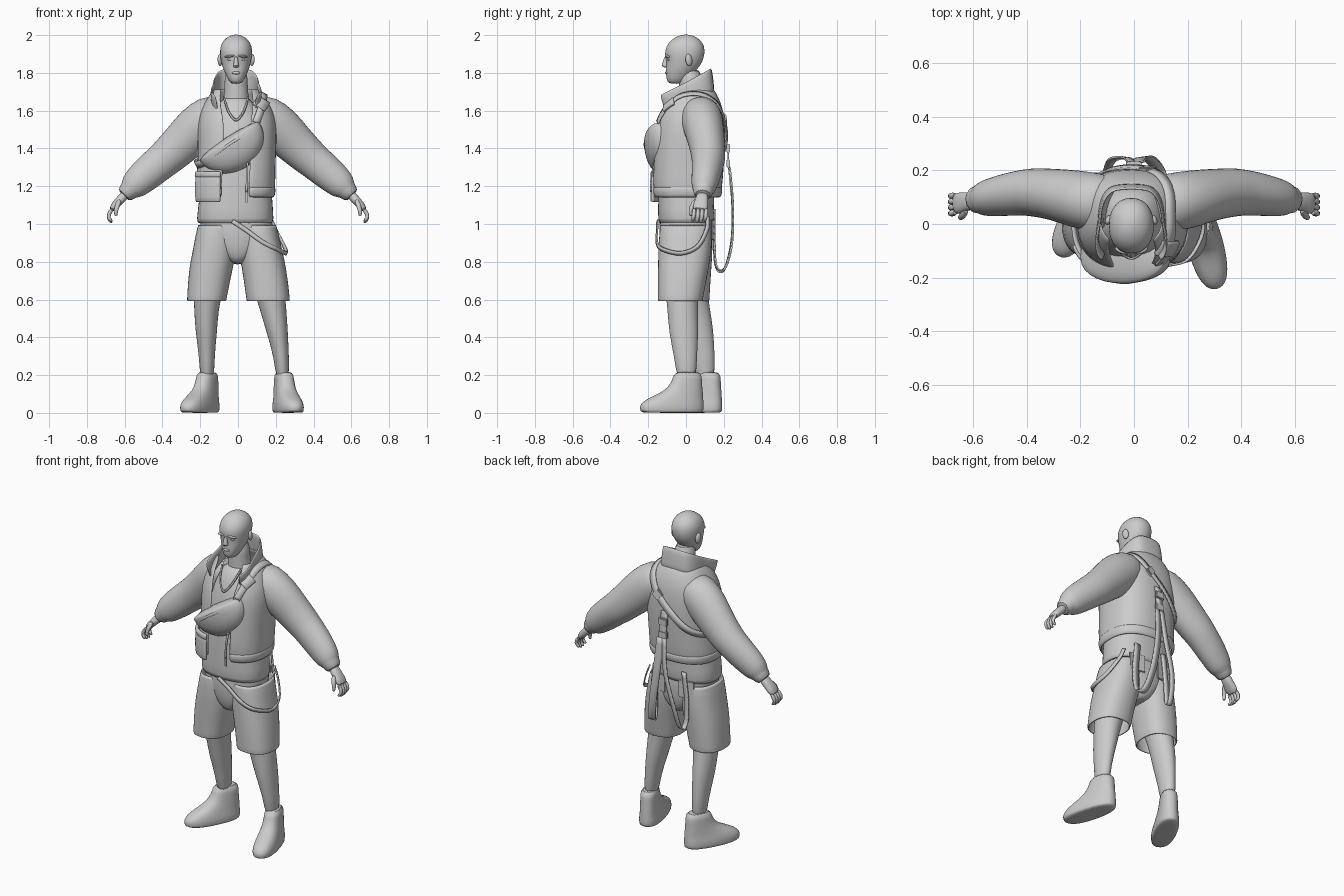
import bpy, bmesh, math
from mathutils import Vector
from mathutils.bvhtree import BVHTree

grey = bpy.data.materials.new("clay_grey")
grey.diffuse_color = (0.6, 0.6, 0.6, 1)


def finish(name, bm, sub=0, thick=0.0):
    bmesh.ops.recalc_face_normals(bm, faces=bm.faces)
    me = bpy.data.meshes.new(name)
    bm.to_mesh(me)
    bm.free()
    me.materials.append(grey)
    ob = bpy.data.objects.new(name, me)
    bpy.context.collection.objects.link(ob)
    if thick:
        m = ob.modifiers.new("thickness", 'SOLIDIFY')
        m.thickness, m.offset = thick, 0
    if sub:
        m = ob.modifiers.new("smooth", 'SUBSURF')
        m.levels = m.render_levels = sub
    return ob


def power(v, p):
    return math.copysign(abs(v) ** (2 / p), v)


def loft(name, rings, p=2.0, n=20, follow=False, caps=True, sub=1, thick=0.0, arc=None):
    """Skin rings (x, y, z, rx, ry, front gap angle); follow tilts them, arc limits the angle."""
    bm, rows = bmesh.new(), []
    cs = [Vector(r[:3]) for r in rings]
    is_open = len(rings[0]) > 5 or arc
    for i, r in enumerate(rings):
        a, b = Vector((1, 0, 0)), Vector((0, 1, 0))
        if follow:
            t = (cs[min(i + 1, len(cs) - 1)] - cs[max(i - 1, 0)]).normalized()
            b = (b - t * b.dot(t)).normalized()
            a = b.cross(t)
        g = r[5] if len(r) > 5 else 0
        t0, t1 = arc or (g, 2 * math.pi - g)
        row = []
        for k in range(n):
            t = t0 + (t1 - t0) * k / (n - 1 if is_open else n)
            row.append(bm.verts.new(cs[i] + a * r[3] * power(math.sin(t), p)
                                    - b * r[4] * power(math.cos(t), p)))
        rows.append(row)
    for u, v in zip(rows, rows[1:]):
        for k in range(n - 1 if is_open else n):
            j = (k + 1) % n
            bm.faces.new((u[k], u[j], v[j], v[k]))
    if caps and not is_open:
        bm.faces.new(rows[0])
        bm.faces.new(rows[-1])
    return finish(name, bm, sub, thick)


def strap(name, pts, width, centre=None, side=None, thick=0.008, snap=()):
    """Flat ribbon along a smooth path, facing away from a centre or with a fixed side;
    snap lays it on the given objects."""
    P = [Vector(q) for q in pts]
    P = [2 * P[0] - P[1]] + P + [2 * P[-1] - P[-2]]
    path = []
    for a, b, c, d in zip(P, P[1:], P[2:], P[3:]):
        for k in range(5):
            t = k / 5
            path.append(0.5 * (2 * b + (c - a) * t + (2 * a - 5 * b + 4 * c - d) * t * t
                               + (3 * b - a - 3 * c + d) * t ** 3))
    path.append(P[-2])
    if snap:
        dg = bpy.context.evaluated_depsgraph_get()
        trees = [BVHTree.FromObject(o, dg) for o in snap]
        for i, q in enumerate(path):
            out = (q - Vector(centre)).normalized()
            hits = [t.ray_cast(q + out * .05, -out, .12) for t in trees]
            hits = [h for h in hits if h[0]]
            if hits:
                path[i] = min(hits, key=lambda h: h[3])[0] + out * .008
    bm, rows = bmesh.new(), []
    for i, q in enumerate(path):
        t = path[min(i + 1, len(path) - 1)] - path[max(i - 1, 0)]
        w = Vector(side) if side else t.cross(q - Vector(centre))
        w = w.normalized() * width / 2
        rows.append((bm.verts.new(q - w), bm.verts.new(q + w)))
    for u, v in zip(rows, rows[1:]):
        bm.faces.new((u[0], u[1], v[1], v[0]))
    return finish(name, bm, 0, thick)


def ball(name, loc, size, rot=(0, 0, 0)):
    bm = bmesh.new()
    bmesh.ops.create_uvsphere(bm, u_segments=16, v_segments=10, radius=1)
    bmesh.ops.scale(bm, vec=size, verts=bm.verts)
    ob = finish(name, bm)
    ob.location, ob.rotation_euler = loc, rot


def box(name, loc, size, rot=(0, 0, 0), bevel=0.005):
    bm = bmesh.new()
    bmesh.ops.create_cube(bm, size=1)
    bmesh.ops.scale(bm, vec=size, verts=bm.verts)
    bmesh.ops.bevel(bm, geom=bm.edges[:], offset=bevel, segments=2, affect='EDGES')
    ob = finish(name, bm)
    ob.location, ob.rotation_euler = loc, rot


# Head and face: z, front y, back y, half width
head = [(1.742, -.085, -.02, .022), (1.755, -.102, .0, .038), (1.79, -.107, .035, .056),
        (1.825, -.106, .065, .071), (1.86, -.104, .09, .08), (1.90, -.115, .10, .087),
        (1.94, -.107, .10, .085), (1.975, -.08, .078, .067), (1.995, -.045, .045, .037),
        (2.003, -.015, .015, .012)]
loft("head", [(-.01, (f + b) / 2, z, w, (b - f) / 2) for z, f, b, w in head], p=2.15)
loft("neck", [(-.01, .03, 1.58, .085, .075), (-.01, .03, 1.66, .066, .066),
              (-.01, .025, 1.74, .062, .062), (-.01, .02, 1.83, .06, .06)])
loft("nose", [(-.01, -.106, 1.828, .016, .012), (-.01, -.112, 1.838, .017, .02),
              (-.01, -.108, 1.86, .011, .015), (-.01, -.104, 1.89, .009, .01)], n=10)
ball("lips", (-.01, -.102, 1.80), (.022, .009, .008))
for s in (-1, 1):
    ball("ear", (-.01 + s * .085, .015, 1.868), (.012, .019, .032), (.15, 0, s * .35))
    ball("brow", (-.01 + s * .034, -.098, 1.888), (.028, .013, .007), (0, s * .12, s * .3))
    ball("eye", (-.01 + s * .034, -.09, 1.87), (.014, .011, .007))

# Undershirt
loft("shirt", [(-.015, .0, 1.0, .205, .147), (-.015, .0, 1.008, .207, .149),
               (-.012, 0, 1.15, .195, .15), (-.005, .01, 1.38, .17, .15),
               (-.005, .02, 1.52, .15, .14), (-.008, .025, 1.61, .11, .11),
               (-.01, .03, 1.68, .072, .075)], p=2.4)
strap("necklace", [(-.075, -.05, 1.67), (-.05, -.105, 1.595), (-.01, -.128, 1.55),
                   (.03, -.105, 1.595), (.055, -.05, 1.67)], .012, side=(0, -.3, 1))

# Open jacket with hem band, collar and sleeves
jacket = loft("jacket", [(-.015, .005, 1.15, .2, .17, .27), (-.015, .005, 1.2, .208, .182, .27),
                         (-.008, .01, 1.3, .2, .184, .27), (-.005, .018, 1.42, .203, .184, .27),
                         (-.005, .022, 1.53, .205, .178, .25), (-.005, .03, 1.61, .185, .16, .38),
                         (-.008, .035, 1.67, .145, .132, .55), (-.01, .03, 1.715, .112, .11, .7)],
              p=2.5, n=32, thick=.012)
loft("hem_band", [(-.015, .005, 1.14, .2, .172, .27), (-.015, .005, 1.17, .208, .182, .27),
                  (-.015, .005, 1.198, .207, .18, .27)], p=2.5, n=32, thick=.014)
bm, rows = bmesh.new(), []
for k in range(25):
    f = math.radians(-153 + 12.75 * k)
    s, c = power(math.sin(f), 4), math.cos(f)
    front = max(0, -c)
    ends = Vector((-.01 + (.122 + .02 * front) * s, .02 + .128 * c - .01 * front, 1.635 + .06 * c)), \
        Vector((-.01 + (.117 + .05 * front) * s, -.005 + .137 * c - .015 * front, 1.75 + .076 * c))
    rows.append([bm.verts.new(ends[0].lerp(ends[1], t)) for t in (0, .5, 1)])
for u, v in zip(rows, rows[1:]):
    for j in (0, 1):
        bm.faces.new((u[j], u[j + 1], v[j + 1], v[j]))
finish("collar", bm, 1, .012)

arm = [(.07, .07, 1.6, .09, .1), (.14, .08, 1.57, .122, .112), (.22, .095, 1.505, .125, .108),
       (.3, .112, 1.425, .11, .096), (.37, .118, 1.36, .102, .092), (.40, .118, 1.335, .096, .088),
       (.46, .112, 1.285, .093, .082), (.53, .1, 1.225, .084, .073), (.565, .093, 1.19, .07, .064),
       (.575, .092, 1.18, .052, .052), (.61, .088, 1.145, .047, .05)]
palm = [(.59, .09, 1.165, .027, .032), (.625, .083, 1.125, .024, .035),
        (.65, .078, 1.10, .022, .042), (.672, .074, 1.07, .016, .04)]
sleeves = []
for s in (-1, 1):
    m = lambda pts: [(s * q[0],) + tuple(q[1:]) for q in pts]
    sleeves.append(loft("sleeve", m(arm), follow=True))
    loft("palm", m(palm), follow=True, n=12, p=2.5)
    for i in range(4):
        y, d = .042 + .0215 * i, .008 * abs(i - 1.5)
        loft("finger", m([(.662, y, 1.085, .012, .012), (.687, y, 1.05, .012, .012),
                          (.685, y - .004, 1.02 + d, .011, .011),
                          (.665, y - .006, 1.0 + d, .008, .008)]), follow=True, n=8)
    loft("thumb", m([(.625, .055, 1.13, .015, .015), (.64, .03, 1.095, .014, .014),
                     (.648, .024, 1.065, .012, .012), (.645, .024, 1.04, .008, .008)]),
         follow=True, n=8)

# Shorts, bare legs and shoes
loft("shorts_hips", [(-.003, 0, .785, .03, .1), (-.003, 0, .82, .07, .122),
                     (-.003, 0, .89, .17, .142), (-.01, 0, 1.0, .2, .144),
                     (-.01, 0, 1.1, .188, .135)], p=2.4)
loft("shorts_leg_right", [(.1, 0, 1.0, .1, .135), (.118, -.005, .86, .112, .138),
                          (.14, -.015, .76, .114, .13), (.16, -.03, .6, .111, .115),
                          (.16, -.03, .592, .111, .115)], p=2.4, caps=False, thick=.01)
loft("shorts_leg_left", [(-.11, 0, 1.0, .1, .135), (-.123, 0, .86, .112, .138),
                         (-.145, 0, .76, .112, .13), (-.166, .0, .6, .1, .12),
                         (-.166, .0, .592, .1, .12)], p=2.4, caps=False, thick=.01)
loft("leg_right", [(.14, -.02, .78, .1, .1), (.165, -.022, .66, .082, .09),
                   (.187, -.018, .55, .07, .08), (.208, -.012, .43, .057, .08),
                   (.23, -.002, .3, .04, .06), (.238, .005, .16, .036, .052)], follow=True)
loft("leg_left", [(-.14, .01, .78, .1, .1), (-.158, .025, .66, .08, .09),
                  (-.168, .045, .55, .065, .08), (-.168, .068, .43, .058, .08),
                  (-.165, .092, .3, .041, .06), (-.163, .105, .16, .038, .052)], follow=True)
shoe = [(.0, -.245, .08, .062), (.006, -.258, .086, .067), (.03, -.264, .09, .069),
        (.055, -.252, .088, .066), (.08, -.21, .086, .06), (.105, -.15, .084, .056),
        (.135, -.105, .08, .052), (.18, -.08, .078, .049), (.222, -.07, .074, .046)]
for name, x, y, turn in (("right", .243, .008, 15), ("left", -.163, .11, -27)):
    ob = loft("shoe_" + name, [(0, (f + b) / 2, z, w, (b - f) / 2) for z, f, b, w in shoe], p=2.4)
    ob.location, ob.rotation_euler = (x, y, 0), (0, 0, math.radians(turn))

# Crescent chest bag: a ball with its upper half pressed flat
bm = bmesh.new()
bmesh.ops.create_uvsphere(bm, u_segments=28, v_segments=18, radius=1)
for v in bm.verts:
    x, y, z = v.co
    v.co = (x * .188, power(y, 2.4) * .102, z * (.03 if z > 0 else .16))
bag = finish("chest_bag", bm)
bag.location, bag.rotation_euler = (-.042, -.12, 1.435), (0, math.radians(-33), 0)
strap("bag_zip", [(-.17, -.17, 1.345), (-.12, -.204, 1.37), (-.035, -.221, 1.43),
                  (.05, -.2, 1.48), (.09, -.165, 1.515)], .014, centre=(0, 0, 1.42), thick=.005)

# Cross-body strap, shoulder patch and buckle
body = [jacket] + sleeves
strap("cross_strap", [(.09, -.14, 1.53), (.12, -.12, 1.6), (.14, -.05, 1.68), (.14, .05, 1.7),
                      (.125, .14, 1.66), (.06, .2, 1.56), (-.05, .205, 1.45), (-.14, .18, 1.37),
                      (-.21, .06, 1.325), (-.2, -.08, 1.32), (-.17, -.14, 1.33)],
      .04, centre=(0, .03, 1.42), snap=body)
strap("shoulder_patch", [(.105, -.11, 1.61), (.125, -.1, 1.64), (.145, -.07, 1.67)],
      .075, centre=(0, .03, 1.42), thick=.016, snap=body)
box("strap_buckle", (.05, .206, 1.55), (.05, .018, .055), (.15, -.75, 0))

# Hanging back straps
strap("back_strap", [(0, .208, 1.46), (0, .22, 1.4), (.005, .228, 1.3), (.02, .24, 1.15)],
      .045, side=(1, 0, 0))
for z in (1.4, 1.32):
    box("back_buckle", (0, .224, z), (.06, .02, .045))
strap("strap_loop_right", [(.015, .23, 1.3), (.03, .247, 1.1), (.06, .242, .9), (.09, .205, .765),
                           (.11, .16, .775), (.115, .15, .9), (.1, .15, 1.08)],
      .045, side=(1, .15, 0))
strap("strap_loop_left", [(-.01, .23, 1.3), (-.03, .247, 1.1), (-.08, .24, .9), (-.1, .2, .755),
                          (-.11, .16, .77), (-.11, .15, .9), (-.09, .15, 1.08)],
      .03, side=(1, -.15, 0))

# Side strap on the shorts
strap("hip_strap", [(-.03, -.152, 1.015), (.04, -.153, .97), (.13, -.155, .905), (.205, -.128, .868),
                    (.256, -.03, .845), (.245, .06, .88), (.2, .11, .97), (.17, .115, 1.04)],
      .022, centre=(0, .02, .95))

# Curved front pocket with flap, pull cord and shorts pockets
loft("front_pocket", [(-.017, .005, z, r, r - .026, ) for z, r in
                      ((1.115, .212), (1.13, .218), (1.24, .217), (1.265, .212))],
     p=2.5, n=10, thick=.02, arc=(-1.2, -.27))
loft("pocket_flap", [(-.017, .005, z, .217, .192) for z in (1.245, 1.262, 1.28)],
     p=2.5, n=10, thick=.02, arc=(-1.22, -.26))
box("zip_pull", (.045, -.184, 1.16), (.018, .01, .09))
strap("jacket_cord", [(.05, -.165, 1.33), (.047, -.184, 1.25), (.045, -.186, 1.17)],
      .01, side=(1, 0, 0))
for s in (-1, 1):
    box("back_pocket", (-.005 + s * .095, .137, .97), (.1, .01, .11), (0, 0, -s * .15), .004)

# Smooth shading with sharp edges kept
bpy.ops.object.select_all(action='SELECT')
bpy.context.view_layer.objects.active = bpy.context.collection.objects[0]
bpy.ops.object.shade_smooth_by_angle(angle=math.radians(45))
